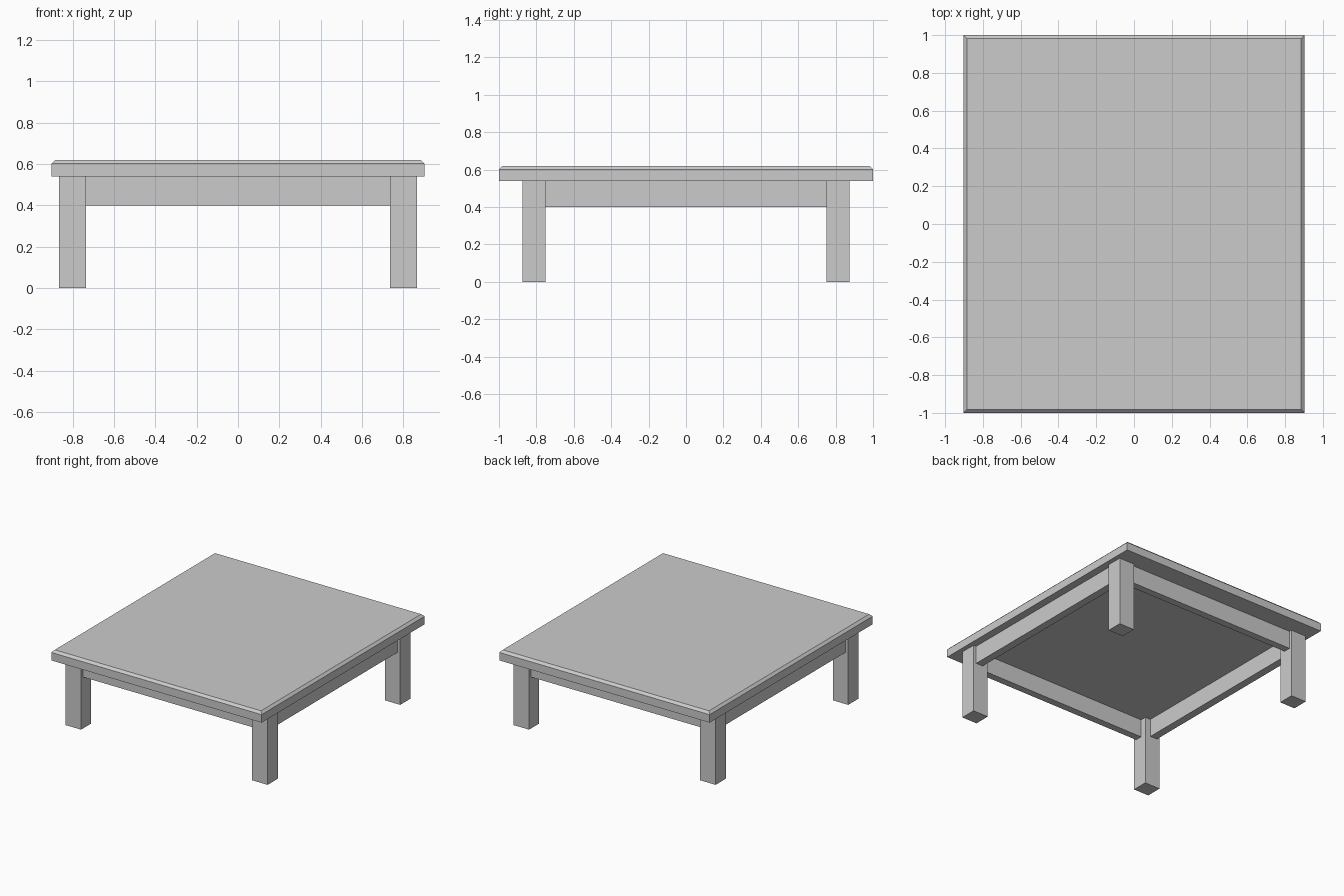
import bpy, bmesh

if "Cube" in bpy.data.objects:
    bpy.data.objects.remove(bpy.data.objects["Cube"])


def box(name, x, y, z):
    """Axis-aligned box from (min, max) ranges."""
    bm = bmesh.new()
    bmesh.ops.create_cube(bm, size=1)
    for v in bm.verts:
        v.co = [r[0] + (c + 0.5) * (r[1] - r[0]) for r, c in zip((x, y, z), v.co)]
    return finish(name, bm)


def finish(name, bm):
    mesh = bpy.data.meshes.new(name)
    bm.to_mesh(mesh)
    bm.free()
    obj = bpy.data.objects.new(name, mesh)
    bpy.context.collection.objects.link(obj)
    return obj


TOP_Z, UNDER_Z = 0.62, 0.54
APRON_Z = (0.40, UNDER_Z)
LEG_X, LEG_Y = (0.735, 0.867), (0.75, 0.875)


def span(r, s):
    return tuple(sorted((r[0] * s, r[1] * s)))


# Table top with a chamfered upper rim
top = box("table_top", (-0.903, 0.903), (-1, 1), (UNDER_Z, TOP_Z))
bm = bmesh.new()
bm.from_mesh(top.data)
rim = [e for e in bm.edges if all(v.co.z > TOP_Z - 0.001 for v in e.verts)]
bmesh.ops.bevel(bm, geom=rim, offset=0.018, segments=1, affect='EDGES')
bm.to_mesh(top.data)
bm.free()

# Four square legs
for sx, side in ((-1, "left"), (1, "right")):
    for sy, end in ((-1, "front"), (1, "back")):
        box(f"{end}_{side}_leg", span(LEG_X, sx), span(LEG_Y, sy), (0, UNDER_Z))

# Aprons between the legs, set back from their outer faces
for s, end, side in ((-1, "front", "left"), (1, "back", "right")):
    box(f"{end}_apron", (-LEG_X[0], LEG_X[0]), span((0.797, 0.853), s), APRON_Z)
    box(f"{side}_apron", span((0.782, 0.843), s), (-LEG_Y[0], LEG_Y[0]), APRON_Z)
